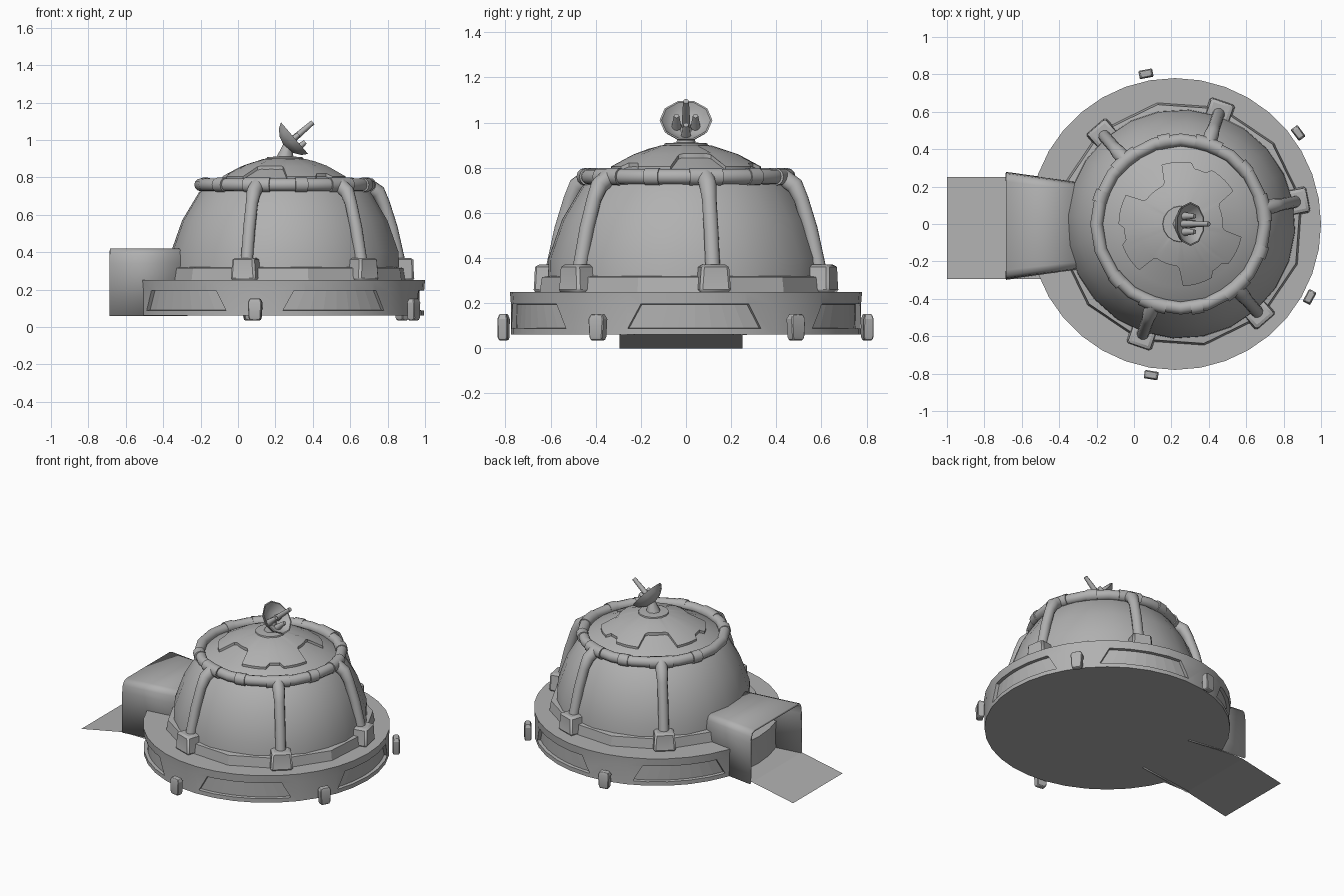
import bpy, bmesh
from math import sin, cos, radians, pi
from mathutils import Vector, Matrix

if "Cube" in bpy.data.objects:
    bpy.data.objects.remove(bpy.data.objects["Cube"])

BASE = Vector((0.22, 0.0, 0))    # centre of the base disc
DOME = Vector((0.25, 0.0, 0))    # centre of dome, ring and struts
STRUTS = [131, 71, 11, -49, -109]
GREY = bpy.data.materials.new("dark_grey")
GREY.diffuse_color = (0.44, 0.44, 0.44, 1)
GREY.use_nodes = True
GREY.node_tree.nodes["Principled BSDF"].inputs["Base Color"].default_value = GREY.diffuse_color


def make(name, verts, faces, angle=None):
    me = bpy.data.meshes.new(name)
    me.from_pydata([tuple(v) for v in verts], [], faces)
    bm = bmesh.new()
    bm.from_mesh(me)
    bmesh.ops.recalc_face_normals(bm, faces=bm.faces)
    bm.to_mesh(me)
    bm.free()
    me.materials.append(GREY)
    ob = bpy.data.objects.new(name, me)
    bpy.context.collection.objects.link(ob)
    if angle:
        smooth(ob, angle)
    return ob


def smooth(ob, angle):
    bpy.ops.object.select_all(action='DESELECT')
    ob.select_set(True)
    bpy.context.view_layer.objects.active = ob
    bpy.ops.object.shade_smooth_by_angle(angle=radians(angle))


def polar(c, r, deg, z):
    return Vector((c.x + r * cos(radians(deg)), c.y + r * sin(radians(deg)), z))


def loft(name, rings, angle=None, caps=True, closed=False):
    """Skin a list of equal-length vertex loops."""
    n, m = len(rings[0]), len(rings)
    faces = []
    for i in range(m if closed else m - 1):
        a, b = i * n, (i + 1) % m * n
        faces += [(a + j, a + (j + 1) % n, b + (j + 1) % n, b + j) for j in range(n)]
    if caps and not closed:
        faces += [tuple(range(n)), tuple(range((m - 1) * n, m * n))]
    return make(name, [v for r in rings for v in r], faces, angle)


def revolve(name, c, profile, n, start=0, angle=30):
    return loft(name, [[polar(c, r, start + 360 * j / n, z) for j in range(n)]
                       for r, z in profile], angle)


def arc_tube(name, a0, a1, rad, z, tube, steps, closed=False):
    """Tube along an arc around the dome axis."""
    rings = []
    for i in range(steps if closed else steps + 1):
        a = a0 + (a1 - a0) * i / steps
        rings.append([polar(DOME, rad + tube * cos(k * pi / 6), a, z + tube * sin(k * pi / 6))
                      for k in range(12)])
    return loft(name, rings, 40, closed=closed)


def rod(name, p, q, r0, r1, n=8):
    rot = (q - p).to_track_quat('Z', 'Y').to_matrix()
    circ = [Vector((cos(2 * pi * j / n), sin(2 * pi * j / n), 0)) for j in range(n)]
    return loft(name, [[p + rot @ (v * r0) for v in circ], [q + rot @ (v * r1) for v in circ]], 50)


def block(name, c, deg, r, sections, bevel):
    """Box stack facing outwards; sections are (radial, tangential, z)."""
    R = Matrix.Rotation(radians(deg), 3, 'Z')
    o = polar(c, r, deg, 0)
    rings = [[o + R @ Vector((sx * dr / 2, sy * dt / 2, z))
              for sx, sy in ((-1, -1), (1, -1), (1, 1), (-1, 1))] for dr, dt, z in sections]
    ob = loft(name, rings)
    m = ob.modifiers.new("bevel", 'BEVEL')
    m.width, m.segments, m.limit_method = bevel, 1, 'ANGLE'
    smooth(ob, 25)
    return ob


# Base disc with recessed trapezoid panels
base = revolve("base_disc", BASE, [(0.775, 0.06), (0.775, 0.19), (0.78, 0.25)], 36)
for mid in (3, 69, 136, -66, -134):
    rings = []
    for i in range(9):
        t = i / 4 - 1
        lo, hi = mid + 22.5 * t, mid + 18 * t
        rings.append([polar(BASE, 0.752, lo, 0.09), polar(BASE, 0.85, lo, 0.08),
                      polar(BASE, 0.85, hi, 0.2), polar(BASE, 0.752, hi, 0.195)])
    cutter = loft("panel_cutter", rings)
    cutter.hide_render = True
    cutter.hide_set(True)
    m = base.modifiers.new("panel", 'BOOLEAN')
    m.object, m.operation, m.solver = cutter, 'DIFFERENCE', 'EXACT'

# Clamps standing around the base
for a in (101, 36.5, -28.5, -99):
    block("base_clamp", BASE, a, 0.818, [(0.035, 0.055, 0.035), (0.045, 0.065, 0.05),
                                         (0.045, 0.075, 0.13), (0.03, 0.055, 0.152)], 0.004)

# Dome with polygonal collar
revolve("dome_collar", DOME, [(0.66, 0.25), (0.65, 0.315), (0.59, 0.325)], 12, 11, 20)
revolve("dome", DOME, [(0.615, 0.25), (0.61, 0.4), (0.55, 0.57), (0.46, 0.72), (0.415, 0.755),
                       (0.34, 0.787), (0.24, 0.838), (0.15, 0.872), (0.07, 0.89), (0.01, 0.895)],
        24, 11, 30)


# Notched cap plate following the dome top
def cap_z(r):
    return 0.91 - 0.95 * r * r


def cap_r(deg):
    d = (deg - 10) % 120
    d = min(d, 120 - d)
    return 0.225 + 0.004 * max(0, d - 15) if d < 20 else (0.305 if d > 50 else 0.332)


cap = []
for f, drop in ((0.05, 0), (0.35, 0), (0.7, 0), (1, 0), (1, 0.03)):
    cap.append([polar(DOME, cap_r(a) * f, a, cap_z(cap_r(a) * f) - drop) for a in range(0, 360, 4)])
loft("cap_plate", cap, 35)

# Ring pipe with couplings and T-joints
arc_tube("ring_pipe", 0, 360, 0.45, 0.76, 0.034, 20, True)
for a in range(11, 371, 60):
    arc_tube("ring_coupling", a + 26, a + 34, 0.45, 0.76, 0.039, 2)
    if a != 191:
        arc_tube("ring_joint", a - 9, a + 9, 0.45, 0.76, 0.039, 2)

# Curved struts and their foot blocks
for a in STRUTS:
    path = [(0.628, 0.33), (0.612, 0.40), (0.582, 0.53), (0.54, 0.66), (0.51, 0.72), (0.45, 0.76)]
    side = polar(Vector(), 1, a + 90, 0)
    rings = []
    for i, (r, z) in enumerate(path):
        p0, p1 = path[max(i - 1, 0)], path[min(i + 1, len(path) - 1)]
        d = Vector((p1[0] - p0[0], p1[1] - p0[1])).normalized()
        out = Vector((d.y * cos(radians(a)), d.y * sin(radians(a)), -d.x))
        c = polar(DOME, r, a, z)
        w = 0.039 if i > 3 else 0.033
        rings.append([c + w * (cos(k * pi / 6) * out + sin(k * pi / 6) * side) for k in range(12)])
    loft("strut", rings, 40)
    block("strut_foot", DOME, a, 0.635, [(0.125, 0.145, 0.25), (0.115, 0.14, 0.265),
                                         (0.11, 0.125, 0.36), (0.10, 0.115, 0.37)], 0.012)

# Entrance corridor: open rounded shell running into the dome
half = [(0.275, 0.06), (0.272, 0.34), (0.266, 0.385), (0.252, 0.41), (0.225, 0.42)]
section = half + [(-y, z) for y, z in reversed(half)]
verts = [(x, -0.01 + y * k, z) for x, k in ((-0.685, 1.05), (-0.27, 0.84)) for y, z in section]
n = len(section)
tunnel = make("entrance_corridor", verts, [(j, j + 1, n + j + 1, n + j) for j in range(n - 1)])
m = tunnel.modifiers.new("thickness", 'SOLIDIFY')
m.thickness, m.offset = 0.015, -1
smooth(tunnel, 35)

# Corridor floor and ramp down to the ground
pts = [(x, y, z) for x, z in ((-0.40, 0.062), (-0.685, 0.062), (-1.0, 0.0)) for y in (-0.295, 0.25)]
make("ramp", pts, [(0, 1, 3, 2), (2, 3, 5, 4)])

# Antenna dish on a tapered mount
revolve("antenna_base", DOME, [(0.1, 0.89), (0.095, 0.908), (0.03, 0.912)], 16)
axis = Vector((0.76, 0, 0.65))
rim = Vector((0.302, 0, 1.01))
rod("antenna_mount", Vector((0.25, 0, 0.89)), rim - axis * 0.045, 0.05, 0.022)
rot = axis.to_track_quat('Z', 'Y').to_matrix()
bowl = [(0.012, -0.068), (0.06, -0.056), (0.098, -0.03), (0.117, 0.0),
        (0.109, 0.0), (0.09, -0.024), (0.055, -0.046), (0.01, -0.056)]
loft("antenna_dish", [[rim + rot @ Vector((r * cos(j * pi / 5), r * sin(j * pi / 5), h))
                       for j in range(10)] for r, h in bowl], 40)
rod("antenna_feed", rim - axis * 0.055, rim + axis * 0.13, 0.02, 0.013)
for y, dz in ((0.042, 0), (-0.042, 0), (0, -0.05)):
    p = rim + Vector((-dz * 0.7, y, dz * 0.8))
    rod("antenna_horn", p - axis * 0.045, p + axis * 0.03, 0.022, 0.012)
